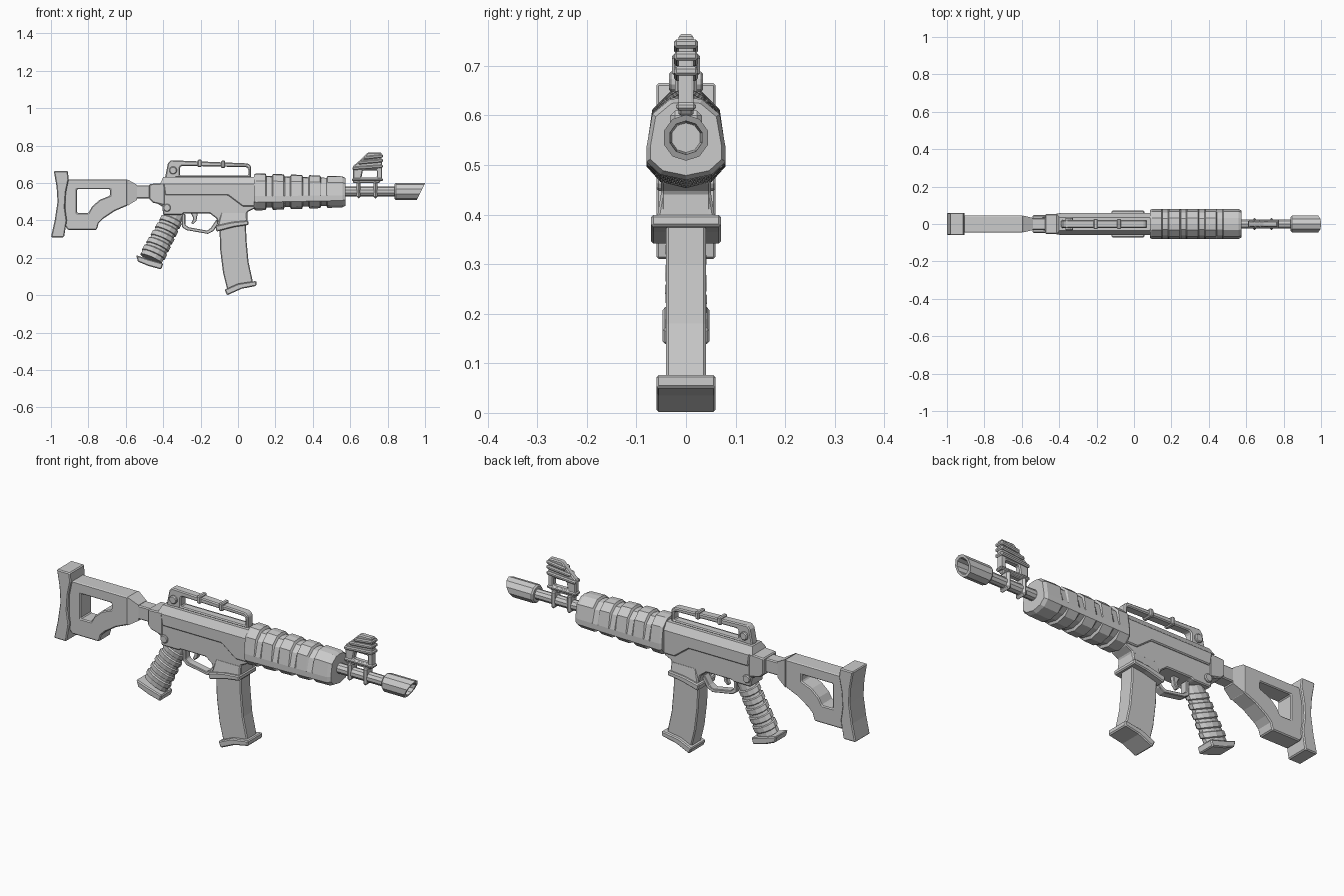
import bpy, bmesh
from math import sin, cos, pi
from mathutils import Vector

if "Cube" in bpy.data.objects:
    bpy.data.objects.remove(bpy.data.objects["Cube"])


def finish(name, bm, bevel=0.0):
    bmesh.ops.recalc_face_normals(bm, faces=bm.faces[:])
    me = bpy.data.meshes.new(name)
    bm.to_mesh(me)
    bm.free()
    ob = bpy.data.objects.new(name, me)
    bpy.context.collection.objects.link(ob)
    if bevel:
        mod = ob.modifiers.new("bevel", 'BEVEL')
        mod.width, mod.segments, mod.limit_method = bevel, 1, 'ANGLE'
        mod.angle_limit = 0.6
    return ob


def prism(name, outline, hw, hole=None, bevel=0.005):
    """Side profile (x, z) extruded to +-hw in y; hw may be a function of x, z."""
    bm = bmesh.new()
    for loop in [outline] + ([hole] if hole else []):
        vs = [bm.verts.new((x, -1, z)) for x, z in loop]
        for i, v in enumerate(vs):
            bm.edges.new((v, vs[(i + 1) % len(vs)]))
    if hole:
        bmesh.ops.triangle_fill(bm, edges=bm.edges[:], use_beauty=True, normal=(0, -1, 0))
    else:
        bm.faces.new(vs)
    ext = bmesh.ops.extrude_face_region(bm, geom=bm.faces[:])
    for v in ext["geom"]:
        if isinstance(v, bmesh.types.BMVert):
            v.co.y = 1
    for v in bm.verts:
        v.co.y *= hw(v.co.x, v.co.z) if callable(hw) else hw
    return finish(name, bm, bevel)


def box(name, x0, x1, z0, z1, hw, bevel=0.005):
    return prism(name, [(x0, z0), (x1, z0), (x1, z1), (x0, z1)], hw, bevel=bevel)


def loft(name, rings, bevel=0.0):
    bm = bmesh.new()
    rows = [[bm.verts.new(p) for p in r] for r in rings]
    n = len(rows[0])
    for a, b in zip(rows, rows[1:]):
        for i in range(n):
            j = (i + 1) % n
            bm.faces.new((a[i], a[j], b[j], b[i]))
    bm.faces.new(rows[0])
    bm.faces.new(rows[-1])
    return finish(name, bm, bevel)


def circle(n, r):
    return [(r * cos(2 * pi * (i + .5) / n), r * sin(2 * pi * (i + .5) / n)) for i in range(n)]


def pin(name, x, z, r, hw):
    return prism(name, [(x + a, z + b) for a, b in circle(12, r)], hw, bevel=0.004)


# Shoulder stock
prism("butt_plate", [(-.985, .665), (-.91, .665), (-.905, .62), (-.92, .55), (-.925, .47), (-.915, .4),
                     (-.93, .31), (-1, .31), (-.98, .4), (-.965, .5), (-.97, .58)], .06)
prism("stock_frame", [(-.925, .62), (-.59, .62), (-.59, .48), (-.66, .45), (-.72, .41), (-.745, .385),
                      (-.755, .35), (-.91, .35), (-.925, .37)], .045,
      hole=[(-.86, .567), (-.685, .567), (-.685, .532), (-.74, .51), (-.78, .475), (-.8, .44), (-.86, .44)])
prism("stock_neck", [(-.592, .62), (-.54, .59), (-.54, .51), (-.592, .478)],
      lambda x, z: .045 if x < -.56 else .032, bevel=0)
box("stock_tube", -.545, -.44, .518, .588, .032)
prism("rear_collar", [(-.475, .595), (-.39, .6), (-.39, .48), (-.455, .495), (-.475, .515)], .053)

# Receiver
prism("lower_receiver", [(-.45, .59), (.09, .6), (.09, .465), (.05, .445), (.05, .385), (-.105, .37),
                         (-.115, .41), (-.15, .437), (-.29, .437), (-.3, .43), (-.4, .43), (-.405, .475),
                         (-.45, .5)], .05)
prism("upper_receiver", [(-.4, .6), (.09, .6), (.09, .475), (.025, .475), (-.055, .535), (-.39, .535)], .058)
prism("receiver_top", [(-.415, .598), (.09, .598), (.09, .632), (-.4, .632)],
      lambda x, z: .056 if z < .61 else .036, bevel=0)
box("top_rail", -.39, .07, .625, .64, .014)
prism("magwell", [(-.09, .445), (.048, .445), (.05, .385), (-.11, .365)],
      lambda x, z: .05 if z > .42 else .06)
prism("magwell_lip", [(-.122, .372), (-.03, .392), (.055, .4), (.057, .376), (-.02, .365), (-.115, .34)], .071)
pin("rear_pin", -.38, .468, .021, .059)

# Carry handle
prism("carry_handle", [(-.39, .63), (-.375, .705), (-.36, .722), (.055, .705), (.07, .69), (.07, .63),
                       (-.31, .63)], .022,
      hole=[(-.31, .64), (.055, .64), (.055, .677), (.045, .685), (-.3, .692), (-.31, .685)])
for x, z in ((-.205, .703), (-.08, .698)):
    box("handle_band", x - .011, x + .011, z - .018, z + .022, .028)
pin("sight_knob", -.347, .668, .021, .034)

# Handguard with notches across the top and bottom
half = [(0, .652), (.032, .648), (.068, .612), (.08, .53), (.08, .497), (.052, .466), (0, .453)]
section = half + [(-y, z) for y, z in half[-2:0:-1]]


def guard_ring(x, scale=1.0, notch=0.0):
    k = scale * (1 - .17 * (x - .09) / .48)
    ring = []
    for y, z in section:
        d = z - .555
        cut = notch if (d > .05 or d < -.08) else 0
        ring.append((x, y * scale * (1 - cut * .8), .555 + d * k * (1 - cut)))
    return ring


rings = [guard_ring(.085, .93), guard_ring(.097)]
for x in (.165, .262, .36, .457):
    rings += [guard_ring(x - .018), guard_ring(x - .012, 1, .13),
              guard_ring(x + .016, 1, .13), guard_ring(x + .022)]
rings += [guard_ring(.558), guard_ring(.575, .9)]
loft("handguard", rings)

# Barrel and slanted hollow muzzle
ZB = .555
loft("barrel", [[(x, a, ZB + b) for a, b in circle(10, .026)] for x in (.55, .86)])


def muzzle_ring(r, x, slant):
    return [(x + slant * b, a, ZB + b) for a, b in circle(10, r)]


loft("muzzle", [muzzle_ring(.04, .838, 0), muzzle_ring(.0465, .845, 0), muzzle_ring(.0465, .978, .5),
                muzzle_ring(.034, .978, .5), muzzle_ring(.03, .9, 0)])

# Front sight on two clamps
for x in (.645, .735):
    box("sight_clamp", x - .011, x + .011, .518, .61, .032, bevel=.01)
prism("front_sight", [(.615, .6), (.615, .69), (.65, .72), (.695, .764), (.768, .764), (.77, .62), (.755, .6)], .015,
      hole=[(.66, .63), (.742, .63), (.742, .668), (.668, .668)])
for z, x0 in ((.63, .61), (.69, .613), (.72, .643), (.745, .67)):
    h, rise = .009, (.012 if z > .65 else 0)
    if z < .65:
        box("sight_base_band", x0, .775, z - .02, z - .004, .02)
    else:
        prism("sight_wrap", [(x0, z - h - rise), (.775, z - h), (.775, z + h), (x0, z + h - rise)], .024)

# Magazine
prism("magazine", [(-.1, .38), (.042, .4), (.045, .3), (.056, .18), (.082, .06), (-.055, .02),
                   (-.08, .12), (-.095, .24)], .04)
prism("magazine_base", [(-.072, .03), (.0, .062), (.098, .077), (.098, .05), (.02, .035), (-.058, 0)], .06)

# Wrapped pistol grip
top, end = Vector((-.335, 0, .44)), Vector((-.465, 0, .195))
side = Vector((.91, 0, -.41))
oval = [(cos(t), sin(t)) for t in [pi * (i + .5) / 6 for i in range(12)]]


def grip_ring(t, grow=0.0):
    depth, width = .052 + .012 * t + grow, .034 + .003 * t + grow
    tilt = .012
    axis = (end - top).normalized()
    return [top.lerp(end, t) + side * (depth * a) + axis * (tilt * b) + Vector((0, width * b, 0)) for a, b in oval]


rings = [grip_ring(0)]
for i in range(5):
    t = .14 + i * .165
    rings += [grip_ring(t), grip_ring(t + .015, .007), grip_ring(t + .1, .006), grip_ring(t + .115)]
rings.append(grip_ring(1))
loft("grip", rings)
prism("grip_base", [(-.545, .215), (-.47, .19), (-.4, .17), (-.41, .138), (-.48, .157), (-.535, .18)], .047)

# Trigger and guard
prism("trigger_guard", [(-.3, .435), (-.3, .365), (-.275, .348), (-.16, .328), (-.13, .345), (-.105, .385),
                        (-.115, .405), (-.145, .36), (-.165, .346), (-.265, .364), (-.282, .378), (-.282, .435)],
      .02, bevel=.003)
prism("trigger", [(-.252, .44), (-.238, .41), (-.25, .386), (-.24, .38), (-.222, .398), (-.215, .44)],
      .012, bevel=.003)
